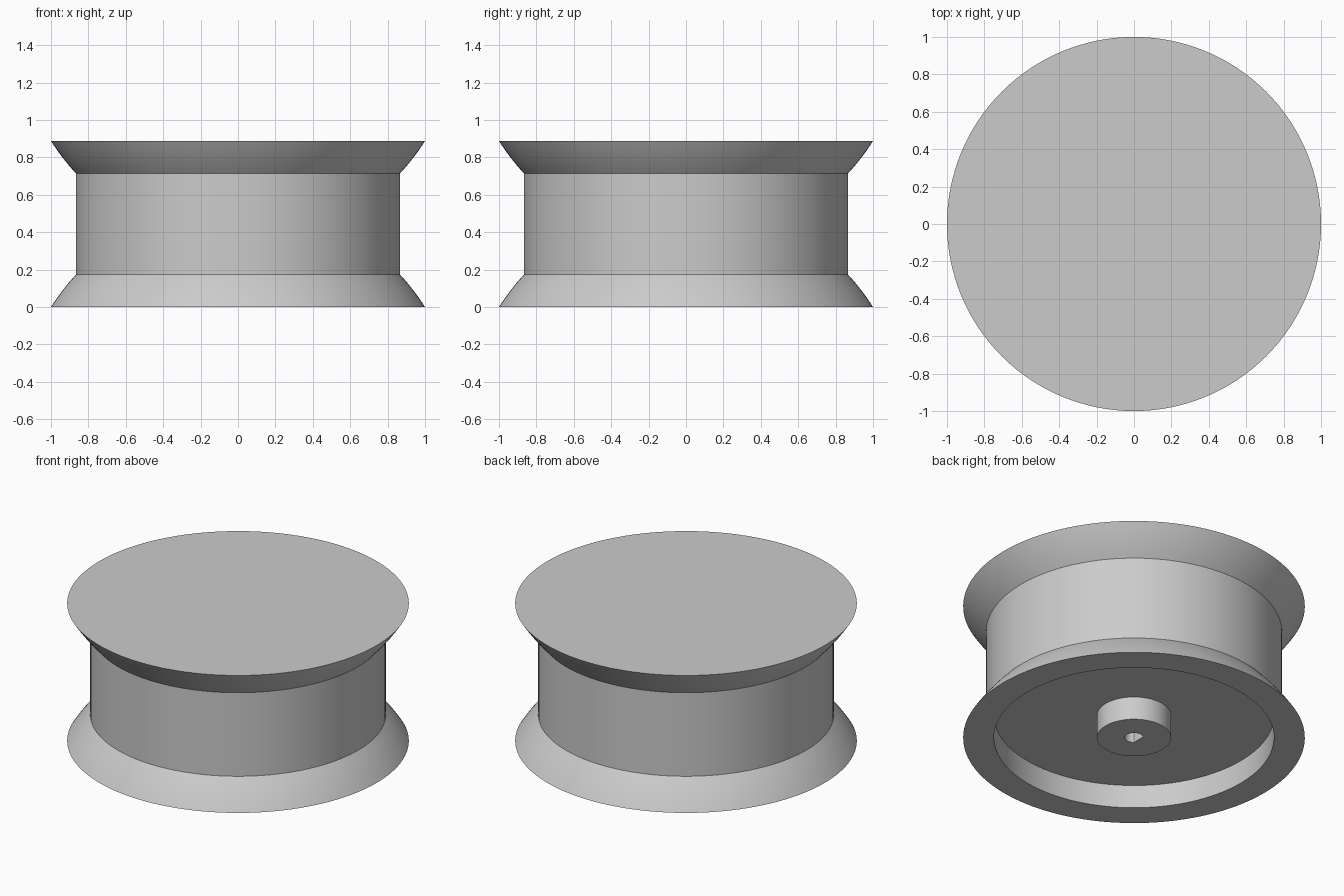
import bpy, bmesh
from math import cos, sin, pi, radians, sqrt

cube = bpy.data.objects.get("Cube")
if cube:
    bpy.data.objects.remove(cube)

SEGMENTS = 128
HEIGHT = 0.888
FLARE = 0.174       # height of each flared rim
DRUM_R = 0.866
RECESS_R, RECESS_Z = 0.82, 0.15
BOSS_R = 0.217
BORE_R, BORE_FLAT, BORE_TOP = 0.055, 0.035, 0.35

grey = bpy.data.materials.new("light grey")
grey.use_nodes = True
grey.diffuse_color = (0.6, 0.6, 0.6, 1)
grey.node_tree.nodes["Principled BSDF"].inputs["Base Color"].default_value = (0.6, 0.6, 0.6, 1)


def make_ring(bm, radius, z, flat=None):
    """Circle of vertices, cut flat on the -x side when asked."""
    ring = []
    for i in range(SEGMENTS):
        a = 2 * pi * i / SEGMENTS
        x, y = radius * cos(a), radius * sin(a)
        if flat:
            x = max(x, -flat)
        ring.append(bm.verts.new((x, y, z)))
    return ring


def lathe(name, profile, cap_first=False, cap_last=False):
    """Skin rings of (radius, z[, flat]) and cap the chosen ends."""
    bm = bmesh.new()
    rings = [make_ring(bm, *p) for p in profile]
    for a, b in zip(rings, rings[1:]):
        for i in range(SEGMENTS):
            j = (i + 1) % SEGMENTS
            bm.faces.new((a[i], b[i], b[j], a[j]))
    if cap_first:
        bm.faces.new(rings[0])
    if cap_last:
        bm.faces.new(rings[-1][::-1])
    mesh = bpy.data.meshes.new(name)
    bm.to_mesh(mesh)
    bm.free()
    obj = bpy.data.objects.new(name, mesh)
    bpy.context.collection.objects.link(obj)
    mesh.materials.append(grey)
    bpy.ops.object.select_all(action="DESELECT")
    obj.select_set(True)
    bpy.context.view_layer.objects.active = obj
    bpy.ops.object.shade_smooth_by_angle(angle=radians(25))
    return obj


# Gently convex rim, an arc centred on the axis
drop = (1 - DRUM_R ** 2 - FLARE ** 2) / (2 * FLARE)
heights = [FLARE * i / 8 for i in range(9)]
rim = [(sqrt(1 + drop ** 2 - (z + drop) ** 2), z) for z in heights]
upper_rim = [(r, HEIGHT - z) for r, z in rim]

# Spool: closed top, two flared rims, drum and recessed underside
lathe("spool_body", upper_rim + rim[::-1] +
      [(RECESS_R, 0), (RECESS_R, RECESS_Z), (BOSS_R, RECESS_Z)], cap_first=True)

# Central boss with a D-shaped shaft bore
lathe("shaft_boss", [(BOSS_R, RECESS_Z), (BOSS_R, 0), (BORE_R, 0, BORE_FLAT),
                     (BORE_R, BORE_TOP, BORE_FLAT)], cap_last=True)
